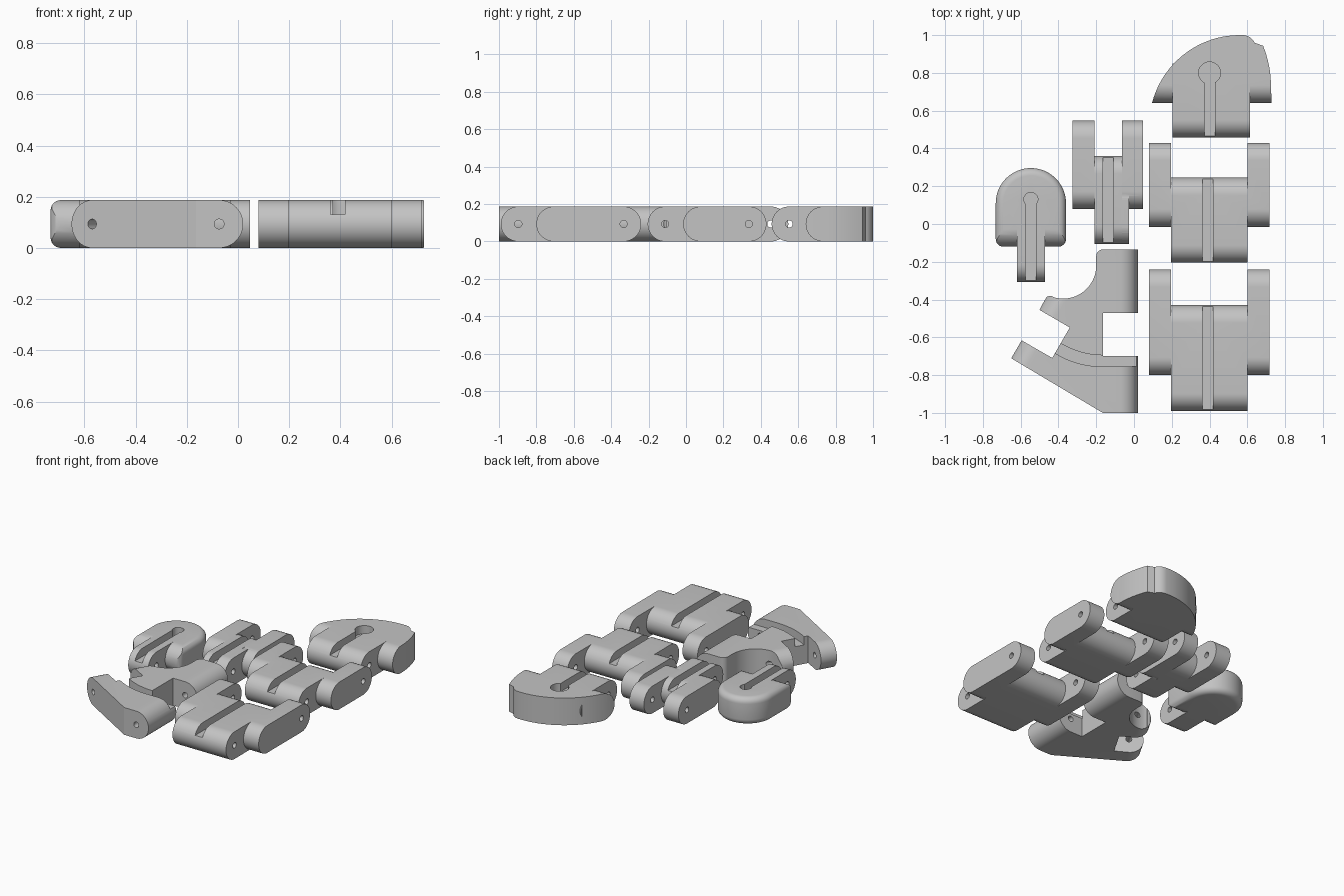
import bpy, bmesh
from math import sin, cos, pi, radians
from mathutils import Matrix, Vector

cube = bpy.data.objects.get("Cube")
if cube:
    bpy.data.objects.remove(cube, do_unlink=True)

H = 0.187          # thickness of every part
R = H / 2          # hinge knuckle radius
FLOOR = 0.13       # bottom of the cord grooves
PIN = 0.019        # pin hole radius

grey = bpy.data.materials.new("matte_grey")
grey.use_nodes = True
grey.diffuse_color = (0.55, 0.55, 0.55, 1)
grey.node_tree.nodes["Principled BSDF"].inputs["Base Color"].default_value = (0.55, 0.55, 0.55, 1)

ALONG_X, ALONG_Y = Vector((1, 0, 0)), Vector((0, 1, 0))
SLANT = Vector((-cos(pi / 6), sin(pi / 6), 0))


def arc(cx, cy, r, a0, a1, n=20):
    angles = [radians(a0 + (a1 - a0) * i / n) for i in range(n + 1)]
    return [(cx + r * cos(a), cy + r * sin(a)) for a in angles]


def prism(name, pts, lo, hi, along=None):
    """Extrude a flat outline upward, or sideways when a length direction is given."""
    bm = bmesh.new()
    face = bm.faces.new([bm.verts.new((x, y, lo)) for x, y in pts])
    new = bmesh.ops.extrude_face_region(bm, geom=[face])["geom"]
    bmesh.ops.translate(bm, verts=[v for v in new if isinstance(v, bmesh.types.BMVert)], vec=(0, 0, hi - lo))
    if along:
        up = Vector((0, 0, 1))
        bm.transform(Matrix((along, up, along.cross(up))).transposed().to_4x4())
    bmesh.ops.recalc_face_normals(bm, faces=bm.faces)
    mesh = bpy.data.meshes.new(name)
    bm.to_mesh(mesh)
    bm.free()
    mesh.materials.append(grey)
    obj = bpy.data.objects.new(name, mesh)
    bpy.context.collection.objects.link(obj)
    return obj


def knuckle_bar(name, u0, u1, w0, w1, along=ALONG_Y):
    """Bar with both ends rounded about its cross axis."""
    outline = arc(u0 + R, R, R, 270, 90, 24) + arc(u1 - R, R, R, 90, -90, 24)
    return prism(name, outline, w0, w1, along)


def box(x0, x1, y0, y1, z0, z1):
    return prism("cutter", [(x0, y0), (x1, y0), (x1, y1), (x0, y1)], z0, z1)


def disc(x, y, r, lo, hi, along=None):
    return prism("cutter", arc(x, y, r, 0, 350, 35), lo, hi, along)


def activate(obj):
    bpy.ops.object.select_all(action='DESELECT')
    obj.select_set(True)
    bpy.context.view_layer.objects.active = obj


def combine(obj, other, op='DIFFERENCE'):
    activate(obj)
    mod = obj.modifiers.new("bool", 'BOOLEAN')
    mod.operation, mod.object, mod.solver = op, other, 'EXACT'
    bpy.ops.object.modifier_apply(modifier=mod.name)
    bpy.data.objects.remove(other, do_unlink=True)


def pin_hole(obj, u, along=ALONG_Y):
    combine(obj, disc(u, R, PIN, -3, 3, along))


def finish(obj):
    activate(obj)
    bpy.ops.object.shade_smooth_by_angle(angle=radians(30))


def link(name, x0, x1, y0, y1, arms, arm_y0, arm_y1, groove_x):
    """Hinge link: grooved tongue with a forked pair of arms."""
    body = knuckle_bar(name, y0, y1, x0, x1)
    for a0, a1 in arms:
        combine(body, knuckle_bar("arm", arm_y0, arm_y1, a0, a1), 'UNION')
    combine(body, box(groove_x - 0.028, groove_x + 0.028, y0 - 0.1, y1 + 0.1, FLOOR, H + 0.1))
    pin_hole(body, y0 + R)
    pin_hole(body, arm_y1 - R)
    finish(body)


def tip(pad, x0, x1, y0, y1, groove_x, hole_y, hole_r):
    """Finger end: pad with tongue, cord groove and knot pocket."""
    combine(pad, knuckle_bar("tongue", y0, y1, x0, x1), 'UNION')
    combine(pad, box(groove_x - 0.028, groove_x + 0.028, y0 - 0.1, hole_y, FLOOR, H + 0.1))
    combine(pad, disc(groove_x, hole_y, hole_r, FLOOR, H + 0.1))
    pin_hole(pad, y0 + R)
    finish(pad)


# Finger links
big_arms = [(0.08, 0.195), (0.602, 0.717)]
link("lower_finger_link", 0.195, 0.602, -0.99, -0.43, big_arms, -0.80, -0.24, 0.39)
link("middle_finger_link", 0.195, 0.602, -0.205, 0.245, big_arms, -0.015, 0.43, 0.39)

# Thumb link: tongue is wider than the gap in its fork
link("thumb_link", -0.21, -0.063, -0.105, 0.36,
     [(-0.325, -0.21), (-0.063, 0.047)], 0.08, 0.547, -0.137)
thumb = bpy.data.objects["thumb_link"]
combine(thumb, knuckle_bar("tongue_side", -0.105, 0.22, -0.08, -0.027), 'UNION')
pin_hole(thumb, -0.105 + R)
finish(thumb)

# Fingertip: pointed, curved pad
fingertip = prism("fingertip", [(0.095, 0.64), (0.727, 0.64), (0.727, 0.68)]
                  + arc(0.155, 0.73, 0.57, 0, 22, 8)
                  + arc(0.575, 0.93, 0.07, 25, 90, 8)
                  + arc(0.56, 0.52, 0.48, 92, 165, 24), 0, H)
combine(fingertip, knuckle_bar("rounding", 0.64, 1.5, -1, 2), 'INTERSECT')
tip(fingertip, 0.203, 0.613, 0.458, 0.85, 0.40, 0.80, 0.058)

# Thumb tip: soft-edged rounded pad
thumb_tip = prism("thumb_tip", [(-0.732, -0.12), (-0.36, -0.12)]
                  + arc(-0.546, 0.11, 0.186, 0, 180, 32), 0, H)
activate(thumb_tip)
bevel = thumb_tip.modifiers.new("soft_edges", 'BEVEL')
bevel.width, bevel.segments, bevel.angle_limit = 0.04, 6, radians(40)
bpy.ops.object.modifier_apply(modifier=bevel.name)
combine(thumb_tip, knuckle_bar("rounding", -0.12, 1, -2, 2), 'INTERSECT')
tip(thumb_tip, -0.62, -0.47, -0.307, 0.1, -0.546, 0.13, 0.037)

# Palm: two forks, one square and one slanted
palm = prism("palm", [(-0.165, -1), (0.02, -1), (0.02, -0.70), (-0.165, -0.70),
                      (-0.165, -0.47), (0.02, -0.47), (0.02, -0.135)]
             + arc(-0.165, -0.17, 0.035, 90, 180, 6)
             + arc(-0.375, -0.22, 0.175, 0, -108, 24)
             + arc(-0.443, -0.418, 0.037, 70, 150, 6)
             + [(-0.50, -0.455), (-0.34, -0.548), (-0.433, -0.709),
                (-0.595, -0.616), (-0.65, -0.711)], 0, H)
slant_end = SLANT.dot(Vector((-0.65, -0.711, 0)))
combine(palm, knuckle_bar("rounding", -2, 0.02, -2, 2, ALONG_X), 'INTERSECT')
combine(palm, knuckle_bar("rounding", -2, slant_end, -2, 2, SLANT), 'INTERSECT')
combine(palm, prism("cutter", arc(-0.165, -0.27, 0.425, 232, 270) + [(0.05, -0.695), (0.05, -0.755)]
                    + arc(-0.165, -0.27, 0.485, 270, 232), FLOOR, H + 0.1))
pin_hole(palm, 0.02 - R, ALONG_X)
pin_hole(palm, slant_end - R, SLANT)
finish(palm)
